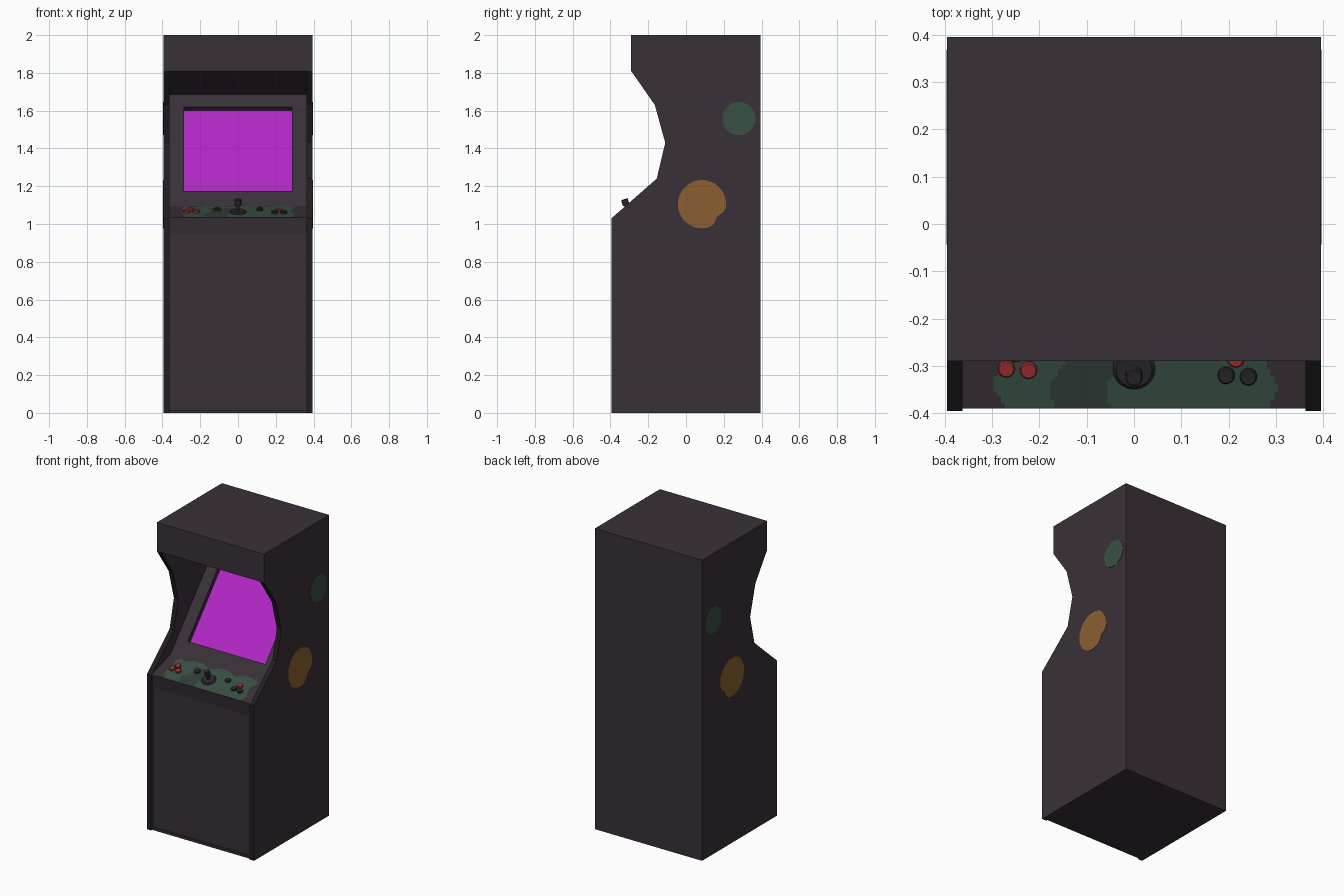
import bpy, bmesh, math
from mathutils import Vector, Matrix

if "Cube" in bpy.data.objects:
    bpy.data.objects.remove(bpy.data.objects["Cube"])


def mat(name, r, g, b):
    m = bpy.data.materials.new(name)
    m.diffuse_color = (r, g, b, 1)
    m.use_nodes = True
    m.node_tree.nodes["Principled BSDF"].inputs["Base Color"].default_value = m.diffuse_color
    return m


BODY = mat("body plum grey", 0.041, 0.030, 0.040)
EDGE = mat("edge black", 0.016, 0.013, 0.016)
SCREEN = mat("screen magenta", 0.44, 0.02, 0.56)
GREEN = mat("camo green", 0.040, 0.082, 0.059)
DARK_GREEN = mat("camo dark green", 0.031, 0.047, 0.041)
ORANGE = mat("decal orange", 0.26, 0.115, 0.030)
RED = mat("button red", 0.40, 0.030, 0.030)
BLACK = mat("control black", 0.024, 0.021, 0.026)


def finish(bm, name, *mats):
    bmesh.ops.recalc_face_normals(bm, faces=bm.faces)
    me = bpy.data.meshes.new(name)
    bm.to_mesh(me)
    bm.free()
    ob = bpy.data.objects.new(name, me)
    for m in mats:
        me.materials.append(m)
    bpy.context.collection.objects.link(ob)
    return ob


def slab(profile, x0, x1):
    """Extrude a (y, z) outline from x0 to x1."""
    bm = bmesh.new()
    f = bm.faces.new([bm.verts.new((x0, y, z)) for y, z in profile])
    ext = bmesh.ops.extrude_face_region(bm, geom=[f])["geom"]
    bmesh.ops.translate(bm, vec=(x1 - x0, 0, 0),
                        verts=[v for v in ext if isinstance(v, bmesh.types.BMVert)])
    bmesh.ops.recalc_face_normals(bm, faces=bm.faces)
    return bm


H = 0.395          # half width and half depth
IN = 0.363         # inner half width
side = [(-H, 0), (H, 0), (H, 2), (-0.29, 2), (-0.29, 1.81),
        (-0.165, 1.63), (-0.11, 1.43), (-0.155, 1.24), (-H, 1.03)]

# Side panels with dark front edging below the header, and side decals
for sx, label in ((1, "right"), (-1, "left")):
    bm = slab(side, sx * IN, sx * H)
    for f in bm.faces:
        if f.normal.y < -0.1 and f.calc_center_median().z < 1.85:
            f.material_index = 1
    finish(bm, label + "_side_panel", BODY, EDGE)

    def blob(cy, cz, radius, n=36):
        angles = [2 * math.pi * i / n for i in range(n)]
        return [(cy + radius(a) * math.cos(a), cz + radius(a) * math.sin(a)) for a in angles]

    x0, x1 = sx * (H - 0.002), sx * (H + 0.002)
    finish(slab(blob(0.28, 1.558, lambda a: 0.088), x0, x1),
           label + "_green_decal", GREEN)
    # round splash with a notch at the lower rear
    finish(slab(blob(0.085, 1.105, lambda a: 0.128 - 0.025 * math.exp(-((a - 5.6) / 0.3) ** 2)),
                x0, x1), label + "_orange_decal", ORANGE)

# Cabinet core: front, deck, sloped bezel, header underside
BZ0, BZ1 = Vector((-0.19, 1.095)), Vector((0.32, 1.685))
core = [(-0.38, 0), (H, 0), (H, 2), (-0.29, 2), (-0.29, 1.81), tuple(BZ1), tuple(BZ0),
        (-0.39, 1.035), (-0.375, 0.945), (-0.375, 0.016), (-0.385, 0.016), (-0.385, 0)]
core[0:1] = []
bm = slab(core, -IN, IN)

# Recessed screen cut into the bezel
bezel = min((f for f in bm.faces if f.normal.y < -0.3 and f.normal.z > 0.3),
            key=lambda f: abs(f.calc_center_median().z - 1.39))
bmesh.ops.inset_individual(bm, faces=[bezel], thickness=0.08)
for v in bezel.verts:
    z = 1.62 if v.co.z > 1.39 else 1.175
    y = BZ0.x + (BZ1.x - BZ0.x) * (z - BZ0.y) / (BZ1.y - BZ0.y)
    v.co = (math.copysign(0.285, v.co.x), y, z)
normal = bezel.normal.copy()
pushed = bmesh.ops.extrude_discrete_faces(bm, faces=[bezel])["faces"][0]
for v in pushed.verts:
    v.co -= normal * 0.03
pushed.material_index = 1
finish(bm, "cabinet_core", BODY, SCREEN)

# Control deck frame: a point on the sloped deck and its tilt
SLOPE = (1.095 - 1.035) / 0.20
TILT = Matrix.Rotation(math.atan(SLOPE), 4, 'X')


def deck_z(y):
    return 1.035 + SLOPE * (y + 0.39)


# Camouflage overlay with a scalloped outline and a darker middle patch
bm = bmesh.new()
bmesh.ops.create_grid(bm, x_segments=76, y_segments=24, size=1,
                      matrix=Matrix.Translation((0, -0.29, 0)) @ Matrix.Diagonal((0.305, 0.098, 1, 1)))
drop = []
for f in bm.faces:
    c = f.calc_center_median()
    back = -0.22 + 0.03 * abs(math.sin(c.x * 17 + 1))
    left = -0.285 + 0.012 * math.sin(c.y * 60)
    right = 0.290 + 0.012 * math.sin(c.y * 50)
    if c.y > back or c.x < left or c.x > right:
        drop.append(f)
    elif abs(c.x + 0.10 - 0.02 * math.sin(c.y * 40)) < 0.06 and c.y < -0.235:
        f.material_index = 1
bmesh.ops.delete(bm, geom=drop, context='FACES')
for v in bm.verts:
    v.co.z = deck_z(v.co.y) + 0.002
finish(bm, "deck_camouflage", GREEN, DARK_GREEN)


def peg(name, x, y, r, h0, h1, m, top=0.85):
    """Round control standing square to the deck, with a chamfered top."""
    bm = bmesh.new()
    base = Matrix.Translation((x, y, deck_z(y))) @ TILT
    shoulder = h1 - 0.15 * r
    rings = [[bm.verts.new(base @ Vector((k * r * math.cos(t), k * r * math.sin(t), h)))
              for t in (2 * math.pi * i / 20 for i in range(20))]
             for k, h in ((1, h0), (1, shoulder), (top, h1))]
    for a, b in zip(rings, rings[1:]):
        for i in range(20):
            bm.faces.new((a[i - 1], a[i], b[i], b[i - 1]))
    bm.faces.new(rings[0])
    bm.faces.new(rings[-1])
    finish(bm, name, m)


# Joystick
peg("joystick_base", 0, -0.305, 0.045, -0.002, 0.012, BLACK)
peg("joystick_shaft", 0, -0.305, 0.009, 0.010, 0.050, BLACK)
peg("joystick_knob", 0, -0.305, 0.018, 0.040, 0.074, BLACK)

# Buttons
buttons = [(-0.270, -0.304, RED), (-0.223, -0.307, RED), (-0.250, -0.272, RED),
           (0.195, -0.318, BLACK), (0.242, -0.321, BLACK), (0.215, -0.283, RED),
           (-0.110, -0.267, BLACK), (0.115, -0.267, BLACK)]
for i, (x, y, m) in enumerate(buttons):
    peg(f"button_{i + 1}", x, y, 0.018, -0.002, 0.014, m)
